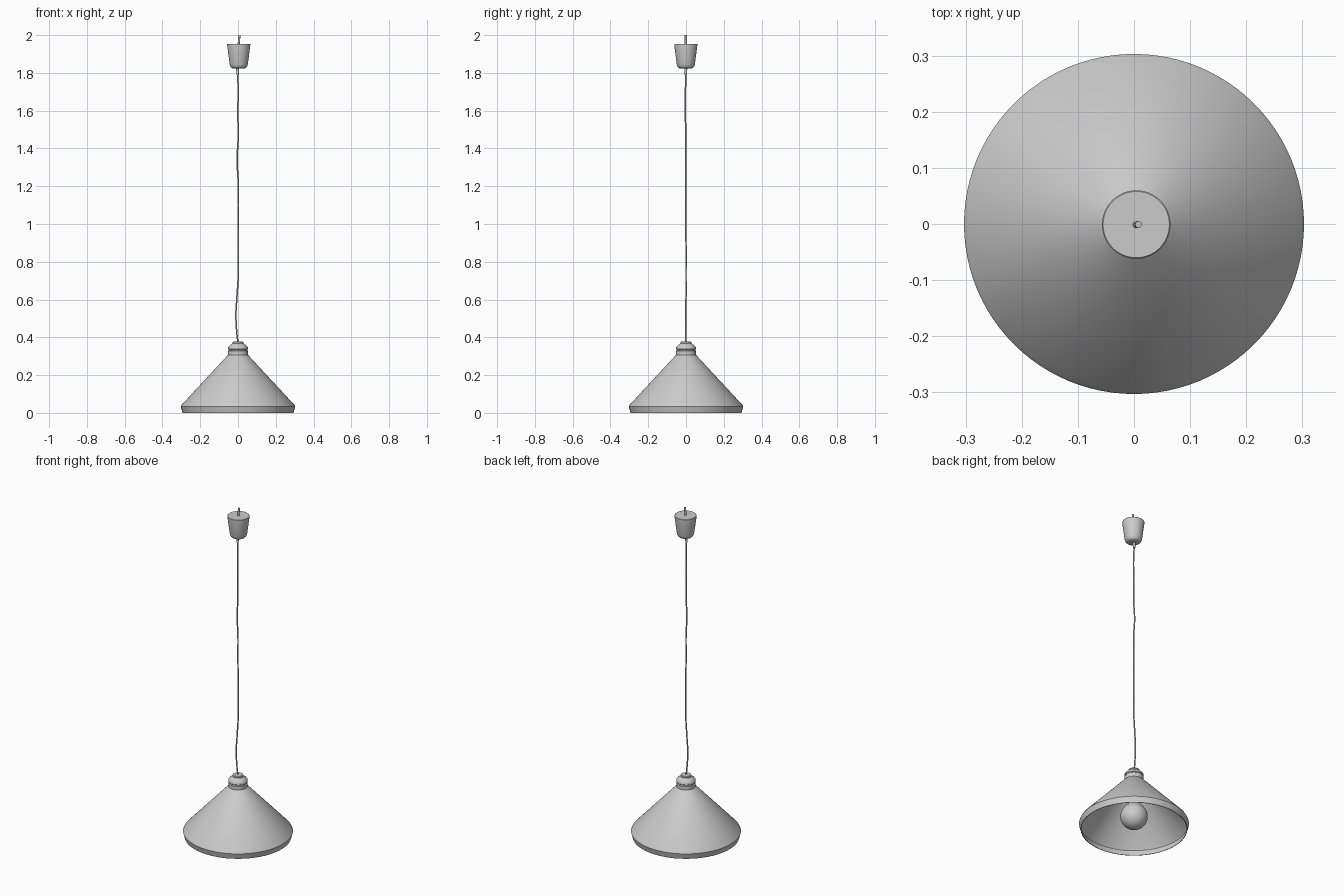
import bpy, bmesh, math

if "Cube" in bpy.data.objects:
    bpy.data.objects.remove(bpy.data.objects["Cube"])


def finish(obj):
    bpy.ops.object.select_all(action='DESELECT')
    obj.select_set(True)
    bpy.context.view_layer.objects.active = obj
    bpy.ops.object.shade_smooth_by_angle(angle=math.radians(35))


def lathe(name, profile, loc=(0, 0, 0), sides=64):
    """Revolve a list of (radius, z) points about the z axis."""
    bm = bmesh.new()
    verts = [bm.verts.new((r, 0, z)) for r, z in profile]
    edges = [bm.edges.new(p) for p in zip(verts, verts[1:])]
    bmesh.ops.spin(bm, geom=verts + edges, axis=(0, 0, 1), cent=(0, 0, 0),
                   angle=math.tau, steps=sides)
    bmesh.ops.remove_doubles(bm, verts=bm.verts, dist=1e-5)
    bmesh.ops.recalc_face_normals(bm, faces=bm.faces)
    mesh = bpy.data.meshes.new(name)
    bm.to_mesh(mesh)
    bm.free()
    obj = bpy.data.objects.new(name, mesh)
    obj.location = loc
    bpy.context.collection.objects.link(obj)
    finish(obj)
    return obj


def cable(name, points, radius):
    """Round tube through the given points."""
    cu = bpy.data.curves.new(name, 'CURVE')
    cu.dimensions = '3D'
    cu.bevel_depth = radius
    cu.bevel_resolution = 3
    cu.use_fill_caps = True
    cu.resolution_u = 6
    sp = cu.splines.new('BEZIER')
    sp.bezier_points.add(len(points) - 1)
    for bp, p in zip(sp.bezier_points, points):
        bp.co = p
        bp.handle_left_type = bp.handle_right_type = 'AUTO'
    obj = bpy.data.objects.new(name, cu)
    bpy.context.collection.objects.link(obj)
    return obj


# Thin conical shade with a turned-in rim, hollow inside
lathe("shade", [(0.050, 0.308), (0.056, 0.304), (0.298, 0.043), (0.303, 0.034),
                (0.294, 0.000), (0.291, 0.000), (0.299, 0.034), (0.295, 0.041),
                (0.053, 0.301), (0.047, 0.305), (0.050, 0.308)], sides=96)

# Stepped neck holding the shade
lathe("neck", [(0, 0.300), (0.050, 0.300), (0.053, 0.304), (0.053, 0.328),
               (0.049, 0.331), (0.049, 0.335), (0.053, 0.338), (0.052, 0.347),
               (0.047, 0.354), (0.033, 0.365), (0.030, 0.368), (0.030, 0.374),
               (0.027, 0.377), (0, 0.377)])

# Lamp holder under the neck
lathe("socket", [(0, 0.300), (0.030, 0.300), (0.030, 0.215), (0.027, 0.210), (0, 0.210)], sides=32)

# Globe bulb blending into its narrow stem
R, ZC = 0.076, 0.080
globe = [(R * math.sin(math.radians(a)), ZC - R * math.cos(math.radians(a)))
         for a in range(0, 145, 8)]
lathe("bulb", globe + [(0.034, 0.155), (0.027, 0.175), (0.025, 0.215), (0, 0.215)], sides=48)

# Ceiling cup with rounded bottom and a flat top
lathe("ceiling_cup", [(0, 1.823), (0.028, 1.823), (0.037, 1.826), (0.044, 1.833),
                      (0.048, 1.845), (0.061, 1.945), (0.061, 1.952), (0.059, 1.954),
                      (0, 1.954)], loc=(0.004, -0.001, 0))

# Cable grip below the cup
lathe("cable_grip", [(0, 1.790), (0.006, 1.790), (0.008, 1.825), (0, 1.825)],
      loc=(-0.002, -0.001, 0), sides=24)

# Slightly wavy hanging cable
cable("hanging_cable", [(0, 0, 0.37), (-0.006, -0.001, 0.42), (-0.011, -0.001, 0.52),
                        (-0.006, 0, 0.61), (0.001, 0, 0.72), (0.002, 0, 0.90),
                        (0, -0.001, 1.10), (0.001, -0.002, 1.22), (-0.005, -0.001, 1.34),
                        (0.001, -0.002, 1.46), (-0.001, -0.003, 1.60),
                        (0.001, -0.003, 1.70), (-0.002, -0.001, 1.80)], 0.004)

# Cable end leaving the top of the cup
cable("cable_end", [(0.003, -0.001, 1.94), (0.005, -0.001, 1.97), (0.008, -0.001, 2.0)], 0.006)
